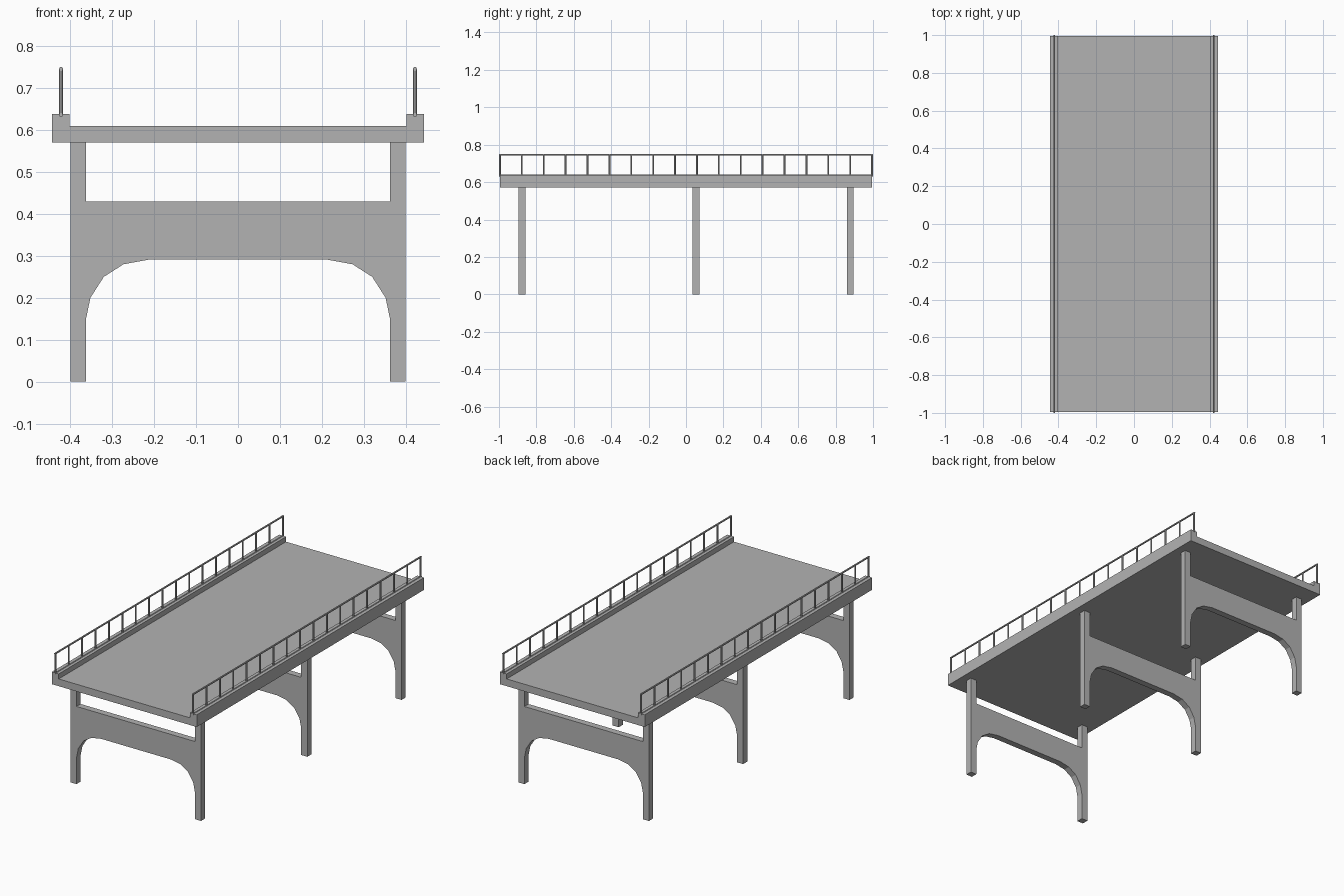
import bpy
import bmesh
from mathutils import Vector

cube = bpy.data.objects.get("Cube")
if cube:
    bpy.data.objects.remove(cube, do_unlink=True)

concrete = bpy.data.materials.new("concrete_grey")
concrete.use_nodes = True
GREY = (0.45, 0.45, 0.45, 1)
concrete.diffuse_color = GREY
concrete.node_tree.nodes["Principled BSDF"].inputs["Base Color"].default_value = GREY


def finish(name, bm):
    bmesh.ops.recalc_face_normals(bm, faces=bm.faces)
    mesh = bpy.data.meshes.new(name)
    bm.to_mesh(mesh)
    bm.free()
    mesh.materials.append(concrete)
    obj = bpy.data.objects.new(name, mesh)
    bpy.context.collection.objects.link(obj)
    return obj


def extrude_profile(name, points, y0, y1):
    """Extrude an x-z outline along y."""
    bm = bmesh.new()
    face = bm.faces.new([bm.verts.new((x, y0, z)) for x, z in points])
    moved = bmesh.ops.extrude_face_region(bm, geom=[face])["geom"]
    verts = [v for v in moved if isinstance(v, bmesh.types.BMVert)]
    bmesh.ops.translate(bm, verts=verts, vec=(0, y1 - y0, 0))
    return finish(name, bm)


def symmetric(half):
    return half + [(-x, z) for x, z in reversed(half)]


def add_tube(bm, start, end, radius):
    """Add an eight-sided bar between two points."""
    a, b = Vector(start), Vector(end)
    made = bmesh.ops.create_cone(bm, cap_ends=True, segments=8,
                                 radius1=radius, radius2=radius, depth=(b - a).length)
    matrix = (b - a).to_track_quat("Z", "Y").to_matrix().to_4x4()
    matrix.translation = (a + b) / 2
    bmesh.ops.transform(bm, matrix=matrix, verts=made["verts"])


# Deck with raised kerbs
deck_half = [(-0.444, 0.57), (-0.444, 0.638), (-0.402, 0.638), (-0.402, 0.61)]
extrude_profile("deck", symmetric(deck_half), -0.995, 0.995)

# Piers: two legs joined by an arched cross beam
arch = [(-0.363, 0.147), (-0.352, 0.20), (-0.32, 0.25), (-0.273, 0.28), (-0.213, 0.291)]
pier_half = [(-0.363, 0.43), (-0.363, 0.57), (-0.40, 0.57), (-0.40, 0), (-0.363, 0)] + arch
for name, y in (("front_pier", -0.877), ("middle_pier", 0.053), ("back_pier", 0.878)):
    extrude_profile(name, symmetric(pier_half), y - 0.018, y + 0.018)

# Railings: top and bottom rails with evenly spaced posts
RADIUS = 0.0048
TOP, BOTTOM = 0.746, 0.636
END = 1 - RADIUS
GAPS = 17
for name, x in (("left_railing", 0.422), ("right_railing", -0.422)):
    bm = bmesh.new()
    for z in (TOP, BOTTOM):
        add_tube(bm, (x, -1, z), (x, 1, z), RADIUS)
    for i in range(GAPS + 1):
        y = -END + 2 * END * i / GAPS
        add_tube(bm, (x, y, BOTTOM), (x, y, TOP), RADIUS)
    railing = finish(name, bm)
    bpy.ops.object.select_all(action="DESELECT")
    railing.select_set(True)
    bpy.context.view_layer.objects.active = railing
    bpy.ops.object.shade_smooth_by_angle()
